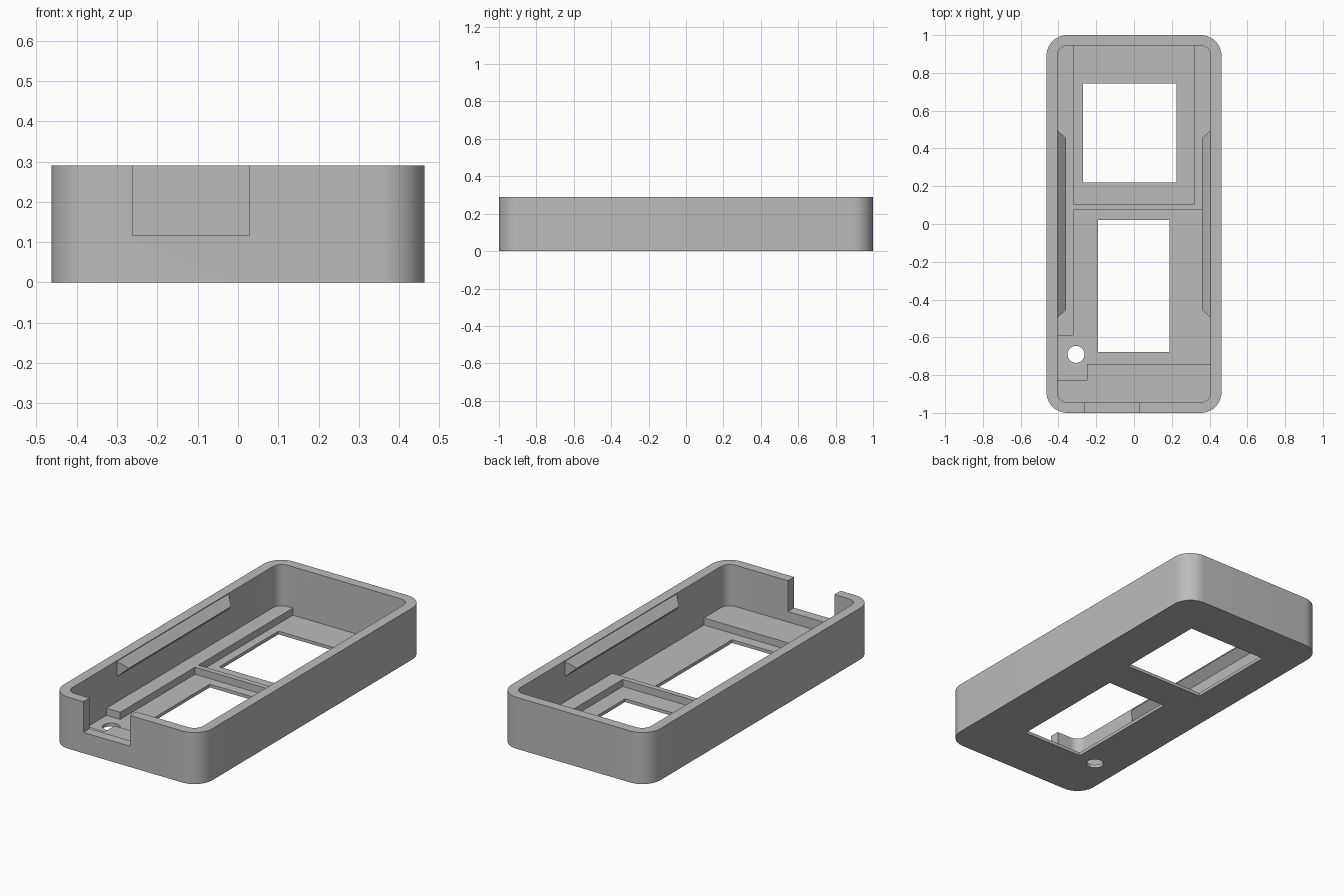
import bpy
import bmesh
from math import sin, cos, pi, radians

if "Cube" in bpy.data.objects:
    bpy.data.objects.remove(bpy.data.objects["Cube"], do_unlink=True)

HEIGHT = 0.29
FLOOR = 0.018      # thin base plate
LEDGE = 0.058      # raised layer around the pockets
SILL = 0.117       # bottom of the front notch
IN_X, IN_Y = 0.406, 0.945

grey = bpy.data.materials.new("plain grey")
grey.use_nodes = True
colour = (0.5, 0.5, 0.5, 1)
grey.diffuse_color = colour
grey.node_tree.nodes["Principled BSDF"].inputs["Base Color"].default_value = colour


def finish(name, bm):
    bmesh.ops.recalc_face_normals(bm, faces=bm.faces)
    mesh = bpy.data.meshes.new(name)
    bm.to_mesh(mesh)
    bm.free()
    mesh.materials.append(grey)
    obj = bpy.data.objects.new(name, mesh)
    bpy.context.collection.objects.link(obj)
    return obj


def prism(name, outline, low, high):
    """Extrude a plan outline between two heights."""
    bm = bmesh.new()
    base = bm.faces.new([bm.verts.new((x, y, low)) for x, y in outline])
    top = bmesh.ops.extrude_face_region(bm, geom=[base])["geom"]
    for v in top:
        if isinstance(v, bmesh.types.BMVert):
            v.co.z = high
    return finish(name, bm)


def rect(x0, x1, y0, y1):
    return [(x0, y0), (x1, y0), (x1, y1), (x0, y1)]


def rounded(hx, hy, r, steps=14):
    points = []
    for k, (sx, sy) in enumerate([(1, 1), (-1, 1), (-1, -1), (1, -1)]):
        for i in range(steps + 1):
            a = (k + i / steps) * pi / 2
            points.append((sx * (hx - r) + r * cos(a), sy * (hy - r) + r * sin(a)))
    return points


def circle(x, y, r, steps=32):
    return [(x + r * cos(2 * pi * i / steps), y + r * sin(2 * pi * i / steps))
            for i in range(steps)]


# Outer block
case = prism("case_shell", rounded(0.463, 1.0, 0.11), 0, HEIGHT)

# Main cavity, pockets, openings and the front notch
front_pocket = [(-0.32, 0.075), (IN_X, 0.075), (IN_X, -0.74), (-0.25, -0.74),
                (-0.25, -0.825), (-IN_X, -0.825), (-IN_X, -0.59), (-0.32, -0.59)]
cuts = [
    ("cavity", rounded(IN_X, IN_Y, 0.055), LEDGE, 0.4),
    ("back_pocket", rect(-0.32, 0.32, 0.105, IN_Y), FLOOR, 0.1),
    ("front_pocket", front_pocket, FLOOR, 0.1),
    ("back_window", rect(-0.27, 0.225, 0.22, 0.745), -0.1, 0.1),
    ("front_window", rect(-0.19, 0.187, -0.677, 0.02), -0.1, 0.1),
    ("round_hole", circle(-0.307, -0.69, 0.045), -0.1, 0.1),
    ("notch", rect(-0.262, 0.028, -1.1, -0.9), SILL, 0.4),
]
bpy.context.view_layer.objects.active = case
for name, outline, low, high in cuts:
    cutter = prism(name + "_cutter", outline, low, high)
    cutter.hide_render = True
    mod = case.modifiers.new(name, "BOOLEAN")
    mod.operation = "DIFFERENCE"
    mod.solver = "EXACT"
    mod.object = cutter
    bpy.ops.object.modifier_apply(modifier=mod.name)
    bpy.data.objects.remove(cutter, do_unlink=True)

bpy.ops.object.select_all(action="DESELECT")
case.select_set(True)
bpy.ops.object.shade_smooth_by_angle(angle=radians(30))

# Wedge-shaped snap ridges along both long inner walls
for side, name in ((1, "left_snap_ridge"), (-1, "right_snap_ridge")):
    bm = bmesh.new()
    ends = []
    for y in (-1, 1):
        ends.append([bm.verts.new((side * x, y * ly, z)) for x, ly, z in
                     ((IN_X, 0.497, 0.2), (0.361, 0.455, 0.243), (IN_X, 0.497, 0.286))])
    for end in ends:
        bm.faces.new(end)
    for i in range(3):
        j = (i + 1) % 3
        bm.faces.new((ends[0][i], ends[0][j], ends[1][j], ends[1][i]))
    finish(name, bm)
